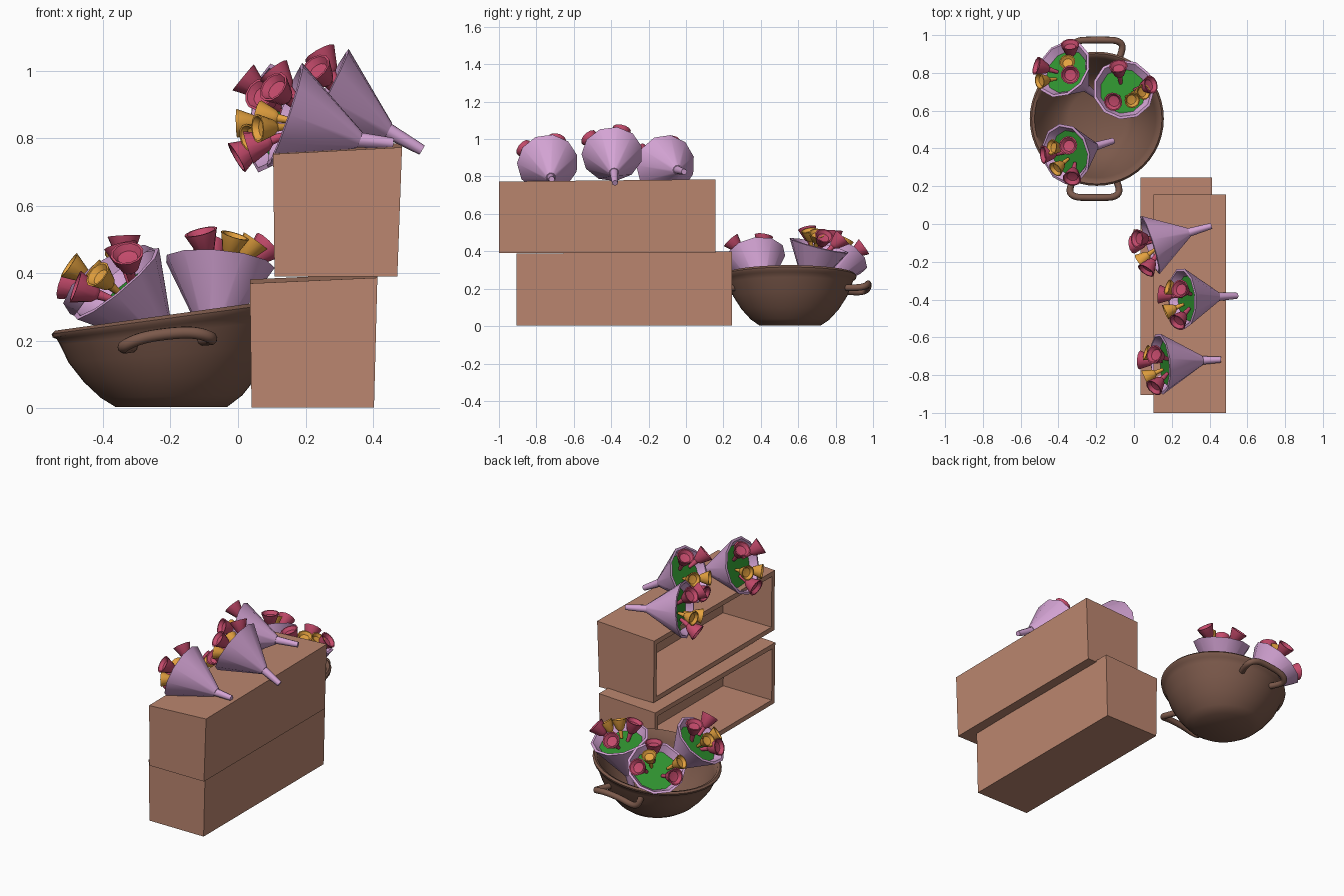
import bpy, bmesh, math
from mathutils import Vector, Matrix

if "Cube" in bpy.data.objects:
    bpy.data.objects.remove(bpy.data.objects["Cube"])

def material(name, rgb):
    m = bpy.data.materials.new(name)
    m.diffuse_color = (*rgb, 1)
    m.use_nodes = True
    m.node_tree.nodes["Principled BSDF"].inputs["Base Color"].default_value = m.diffuse_color
    return m

WOOD = material("wood", (0.50, 0.24, 0.16))
BOWL = material("bowl_brown", (0.20, 0.10, 0.07))
PAPER = material("lilac_paper", (0.66, 0.37, 0.66))
GREEN = material("leaf_green", (0.03, 0.30, 0.03))
PINK = material("pink", (0.56, 0.07, 0.15))
ORANGE = material("orange", (0.78, 0.36, 0.05))

def finish(name, bm, mat, smooth=None):
    bmesh.ops.recalc_face_normals(bm, faces=bm.faces)
    me = bpy.data.meshes.new(name)
    bm.to_mesh(me)
    bm.free()
    me.materials.append(mat)
    ob = bpy.data.objects.new(name, me)
    bpy.context.collection.objects.link(ob)
    if smooth:
        bpy.context.view_layer.objects.active = ob
        for o in bpy.context.selected_objects:
            o.select_set(False)
        ob.select_set(True)
        bpy.ops.object.shade_smooth_by_angle(angle=math.radians(smooth))
    return ob

def lathe(profile, n):
    """Revolve (radius, z) points; radius 0 becomes a single pole."""
    bm = bmesh.new()
    rings = []
    for r, z in profile:
        if r == 0:
            rings.append([bm.verts.new((0, 0, z))] * n)
        else:
            rings.append([bm.verts.new((r * math.cos(2 * math.pi * i / n),
                                        r * math.sin(2 * math.pi * i / n), z)) for i in range(n)])
    for a, b in zip(rings, rings[1:]):
        for i in range(n):
            j = (i + 1) % n
            bm.faces.new(list(dict.fromkeys((a[i], a[j], b[j], b[i]))))
    return bm

def frame(origin, normal):
    """Matrix with local z along normal, local y as near world up (or world y) as possible."""
    n = Vector(normal).normalized()
    ref = Vector((0, 1, 0)) if n.z > 0.5 else Vector((0, 0, 1))
    v = (ref - n * ref.dot(n)).normalized()
    u = v.cross(n)
    m = Matrix((u, v, n)).transposed().to_4x4()
    m.translation = Vector(origin)
    return m

# Crates, open on the left side
def crate(name, y0, y1, bottom, top, zb, ztl, ztr):
    bm = bmesh.new()
    bmesh.ops.create_cube(bm, size=2)
    for v in bm.verts:
        right, back, up = v.co.x > 0, v.co.y > 0, v.co.z > 0
        x = (top if up else bottom)[right]
        z = (ztr if right else ztl) + 0.012 * back if up else zb
        v.co = (x, y1 if back else y0, z)
    bm.normal_update()
    face = min(bm.faces, key=lambda f: f.calc_center_median().x)
    bmesh.ops.inset_region(bm, faces=[face], thickness=0.04)
    ext = bmesh.ops.extrude_discrete_faces(bm, faces=[face])["faces"]
    bmesh.ops.translate(bm, verts=ext[0].verts, vec=(0.325, 0, 0))
    finish(name, bm, WOOD)

crate("lower_crate", -0.905, 0.245, (0.04, 0.403), (0.035, 0.413), 0.002, 0.37, 0.387)
crate("upper_crate", -1.0, 0.157, (0.108, 0.472), (0.104, 0.486), 0.39, 0.753, 0.773)

# Lopsided bowl
CX, CY = -0.197, 0.557
def warp(p):
    x, y, z = p
    return Vector((CX + x, CY + y, z * (1 + 0.5 * x)))

bm = lathe([(0, 0.004), (0.165, 0.004), (0.21, 0.035), (0.26, 0.09), (0.305, 0.16), (0.33, 0.225),
            (0.34, 0.247), (0.352, 0.255), (0.355, 0.268), (0.345, 0.278), (0.33, 0.272),
            (0.312, 0.23), (0.285, 0.165), (0.24, 0.095), (0.19, 0.045), (0.15, 0.025), (0, 0.022)], 48)
for v in bm.verts:
    v.co = warp(v.co)
finish("bowl", bm, BOWL, 50)

# Bowl handles
for name, s, shift in (("front_handle", -1, -0.012), ("back_handle", 1, 0.005)):
    half = [(0.105, 0.30, 0.195), (0.127, 0.35, 0.192), (0.132, 0.395, 0.197),
            (0.10, 0.415, 0.212), (0.05, 0.417, 0.222)]
    path = [(-x, y, z) for x, y, z in half] + half[::-1]
    cu = bpy.data.curves.new(name, "CURVE")
    cu.dimensions = "3D"
    cu.bevel_depth = 0.018
    cu.bevel_resolution = 3
    cu.use_fill_caps = True
    sp = cu.splines.new("NURBS")
    sp.points.add(len(path) - 1)
    for pt, (x, y, z) in zip(sp.points, path):
        pt.co = (*warp((x + shift, y * s, z)), 1)
    sp.use_endpoint_u = True
    sp.order_u = 3
    sp.resolution_u = 5
    cu.materials.append(BOWL)
    bpy.context.collection.objects.link(bpy.data.objects.new(name, cu))

# Flower layouts: (angle, radius), three pink then two orange
CRATE_SET = [(27, 0.14), (115, 0.125), (257, 0.13), (200, 0.07), (315, 0.095)]
BOWL_SET_1 = [(4, 0.14), (106, 0.115), (233, 0.105), (297, 0.085), (343, 0.105)]
BOWL_SET_2 = [(36, 0.1), (175, 0.1), (304, 0.145), (125, 0.06), (250, 0.075)]
BOWL_SET_3 = [(64, 0.125), (185, 0.125), (328, 0.12), (10, 0.065), (231, 0.13)]

# Bouquets: paper cone with a folded lip, stem, green filling and flared flowers
def bouquet(name, mouth, neck, tip, flowers):
    mouth, neck, tip = Vector(mouth), Vector(neck), Vector(tip)
    length = (mouth - neck).length
    m = frame(mouth, mouth - neck)
    depth = 0.045
    bm = lathe([(0, -length), (0.026, -length), (0.164, 0), (0.15, 0.003), (0.118, -depth),
                (0, -depth - 0.01)], 11)
    finish(name + "_wrap", bm, PAPER, 40).matrix_world = m
    bm = lathe([(0, -depth + 0.01), (0.122, -depth + 0.01)], 11)
    finish(name + "_leaves", bm, GREEN).matrix_world = m

    stem = (tip - neck).length
    bm = lathe([(0, -0.02), (0.024, -0.02), (0.016, stem), (0, stem)], 8)
    finish(name + "_stem", bm, PAPER, 50).matrix_world = frame(neck, tip - neck)

    for i, (ang, rad) in enumerate(flowers):
        a = math.radians(ang)
        out = Vector((math.cos(a), math.sin(a), 0))
        axis = (Vector((0, 0, 1)) + out * rad * 6).normalized()
        head = out * rad + Vector((0, 0, 0.07))
        bm = lathe([(0, -0.125), (0.009, -0.125), (0.015, -0.072), (0.027, -0.06), (0.05, 0),
                    (0.043, 0), (0.03, -0.018), (0, -0.022)], 12)
        ob = finish(f"{name}_flower_{i + 1}", bm, PINK if i < 3 else ORANGE, 35)
        ob.matrix_world = m @ frame(head, axis) @ Matrix.Scale(1.0 if i < 3 else 0.86, 4)

bouquet("crate_bouquet_1", (0.085, -0.11, 0.86), (0.29, -0.045, 0.835), (0.41, -0.01, 0.825), CRATE_SET)
bouquet("crate_bouquet_2", (0.255, -0.395, 0.92), (0.445, -0.385, 0.822), (0.545, -0.38, 0.765), CRATE_SET)
bouquet("crate_bouquet_3", (0.14, -0.74, 0.87), (0.36, -0.722, 0.795), (0.46, -0.718, 0.785), CRATE_SET)
bouquet("bowl_bouquet_1", (-0.055, 0.712, 0.43), (-0.075, 0.655, 0.2), (-0.085, 0.63, 0.08), BOWL_SET_1)
bouquet("bowl_bouquet_2", (-0.36, 0.37, 0.37), (-0.21, 0.41, 0.19), (-0.11, 0.44, 0.13), BOWL_SET_2)
bouquet("bowl_bouquet_3", (-0.375, 0.82, 0.38), (-0.26, 0.725, 0.2), (-0.2, 0.68, 0.11), BOWL_SET_3)
